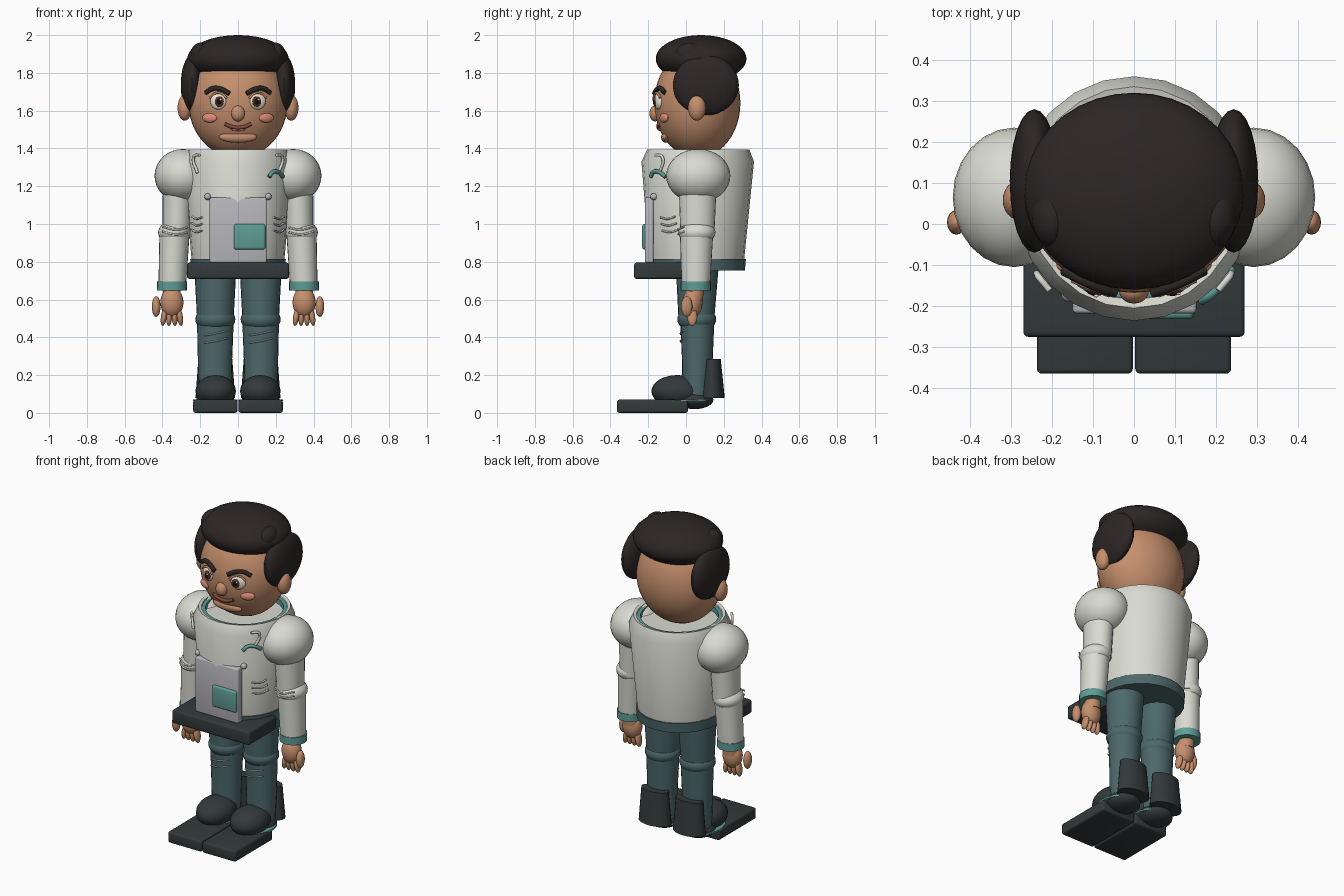
import bpy, bmesh, math
from mathutils import Vector


def mat(name, r, g, b):
    m = bpy.data.materials.new(name)
    m.diffuse_color = tuple((c / 255) ** 2.2 for c in (r, g, b)) + (1,)
    return m


SKIN = mat("skin", 196, 142, 108)
HAIR = mat("hair", 48, 43, 42)
SHIRT = mat("shirt", 216, 218, 208)
PANTS = mat("pants", 78, 104, 106)
DARK = mat("dark", 54, 60, 61)
TEAL = mat("teal", 95, 155, 148)
GREY = mat("panel_grey", 182, 182, 186)
WHITE = mat("eye_white", 235, 228, 215)
BROWN = mat("brown", 88, 54, 40)
BLACK = mat("black", 25, 20, 20)
PINK = mat("pink", 222, 138, 120)
LIP = mat("lip", 135, 75, 62)


def finish(bm, name, m, angle=40):
    bmesh.ops.recalc_face_normals(bm, faces=bm.faces)
    me = bpy.data.meshes.new(name)
    bm.to_mesh(me)
    bm.free()
    o = bpy.data.objects.new(name, me)
    bpy.context.collection.objects.link(o)
    me.materials.append(m)
    bpy.ops.object.select_all(action='DESELECT')
    o.select_set(True)
    bpy.context.view_layer.objects.active = o
    bpy.ops.object.shade_smooth_by_angle(angle=math.radians(angle))
    return o


def ball(name, c, r, m, rot=(0, 0, 0), seg=24):
    bm = bmesh.new()
    bmesh.ops.create_uvsphere(bm, u_segments=seg, v_segments=seg * 2 // 3, radius=1)
    bmesh.ops.scale(bm, vec=r, verts=bm.verts)
    o = finish(bm, name, m)
    o.location, o.rotation_euler = c, rot
    return o


def box(name, lo, hi, m, bevel=0.012):
    bm = bmesh.new()
    bmesh.ops.create_cube(bm, size=1)
    lo, hi = Vector(lo), Vector(hi)
    bmesh.ops.scale(bm, vec=hi - lo, verts=bm.verts)
    bmesh.ops.translate(bm, vec=(lo + hi) / 2, verts=bm.verts)
    bmesh.ops.bevel(bm, geom=bm.edges[:], offset=bevel, segments=3, affect='EDGES', profile=0.5)
    return finish(bm, name, m)


def loft(name, rings, m, seg=24, caps=True):
    """Stacked ellipses, each ring = (x, y, z, rx, ry)."""
    bm = bmesh.new()
    loops = [[bm.verts.new((x + rx * math.cos(2 * math.pi * i / seg),
                            y + ry * math.sin(2 * math.pi * i / seg), z))
              for i in range(seg)] for x, y, z, rx, ry in rings]
    for a, b in zip(loops, loops[1:]):
        for i in range(seg):
            j = (i + 1) % seg
            bm.faces.new((a[i], a[j], b[j], b[i]))
    if caps:
        bm.faces.new(loops[0])
        bm.faces.new(loops[-1])
    return finish(bm, name, m)


def tube(name, pts, r, m):
    cu = bpy.data.curves.new(name, 'CURVE')
    cu.dimensions = '3D'
    cu.bevel_depth, cu.bevel_resolution, cu.use_fill_caps = r, 2, True
    sp = cu.splines.new('BEZIER')
    sp.bezier_points.add(len(pts) - 1)
    for p, co in zip(sp.bezier_points, pts):
        p.co = co
        p.handle_left_type = p.handle_right_type = 'AUTO'
    sp.resolution_u = 6
    cu.materials.append(m)
    o = bpy.data.objects.new(name, cu)
    bpy.context.collection.objects.link(o)
    return o


# Head
HC, HR = (0, 0.06, 1.64), (0.262, 0.228, 0.29)
ball("head", HC, HR, SKIN, seg=36)


def face(x, z, out=0.0):
    """Point on the front of the head."""
    k = 1 - (x / HR[0]) ** 2 - ((z - HC[2]) / HR[2]) ** 2
    return (x, HC[1] - HR[1] * math.sqrt(max(k, 0)) - out, z)


def torso_pt(x, z, out=0.004):
    """Point on the front of the torso."""
    t = (z - 0.8) / 0.53
    rx, ry = 0.245 + 0.045 * t, 0.25 + 0.048 * t
    return (x, 0.057 - ry * math.sqrt(1 - (x / rx) ** 2) - out, z)


# Hair cap, nose, mouth, chin
ball("hair_cap", (0, 0.08, 1.875), (0.268, 0.24, 0.125), HAIR, seg=36)
ball("nose", face(0, 1.585), (0.036, 0.03, 0.042), SKIN)
tube("mouth", [face(x, z, 0.003) for x, z in
               ((-0.07, 1.53), (-0.035, 1.515), (0, 1.51), (0.035, 1.515), (0.07, 1.53))], 0.01, LIP)
ball("lower_lip", face(0, 1.502, -0.002), (0.04, 0.012, 0.009), PINK)
ball("chin", face(0, 1.46, -0.012), (0.1, 0.025, 0.03), SKIN)

# Torso shell, inner collar, waistband
loft("torso", [(0, 0.057, 0.8, 0.245, 0.25), (0, 0.062, 1.33, 0.29, 0.298),
               (0, 0.065, 1.395, 0.262, 0.27), (0, 0.065, 1.39, 0.245, 0.25),
               (0, 0.065, 1.35, 0.235, 0.24)], SHIRT)
loft("collar_lining", [(0, 0.065, 1.345, 0.243, 0.247), (0, 0.065, 1.383, 0.246, 0.251),
                       (0, 0.065, 1.383, 0.222, 0.228), (0, 0.065, 1.345, 0.222, 0.228)], TEAL)
loft("waistband", [(0, 0.057, 0.755, 0.25, 0.255), (0, 0.057, 0.815, 0.253, 0.26)], PANTS)

# Belt block, chest panel and its screen
box("belt_block", (-0.27, -0.275, 0.71), (0.27, 0.0, 0.795), DARK)
box("chest_panel", (-0.15, -0.218, 0.795), (0.152, -0.172, 1.14), GREY, 0.01)
box("panel_screen", (-0.022, -0.232, 0.865), (0.145, -0.205, 1.0), TEAL, 0.012)
tube("chest_badge", [torso_pt(x, z, 0.008) for x, z in
                     ((0.165, 1.25), (0.185, 1.275), (0.215, 1.275), (0.238, 1.25))], 0.011, TEAL)

for s, side in ((-1, "left"), (1, "right")):
    def n(part):
        return side + "_" + part

    # Side hair and ears
    ball(n("side_hair"), (s * 0.243, 0.105, 1.735), (0.06, 0.175, 0.16), HAIR)
    ball(n("hair_tuft"), (s * 0.2, 0.02, 1.9), (0.05, 0.075, 0.06), HAIR)
    ball(n("ear"), (s * 0.282, 0.058, 1.615), (0.038, 0.047, 0.068), SKIN)

    # Eyes, brows, cheeks
    ball(n("eye"), face(s * 0.105, 1.65, -0.003), (0.044, 0.02, 0.044), WHITE, (0, 0, s * 0.3))
    ball(n("iris"), face(s * 0.1, 1.648, 0.012), (0.026, 0.009, 0.028), BROWN, (0, 0, s * 0.3))
    ball(n("pupil"), face(s * 0.1, 1.648, 0.018), (0.015, 0.006, 0.016), BLACK, (0, 0, s * 0.3))
    ball(n("glint"), face(s * 0.1 + 0.008, 1.658, 0.022), (0.006, 0.004, 0.006), WHITE, seg=12)
    tube(n("upper_lid"), [face(s * x, z, 0.012) for x, z in
                          ((0.06, 1.665), (0.085, 1.69), (0.12, 1.692), (0.15, 1.668))], 0.006, SKIN)
    tube(n("brow"), [face(s * x, z, 0.006) for x, z in
                     ((0.045, 1.69), (0.085, 1.712), (0.13, 1.718), (0.172, 1.695))], 0.013, HAIR)
    ball(n("cheek"), face(s * 0.15, 1.562), (0.043, 0.015, 0.025), PINK, (0, 0, s * 0.45))

    # Lapel, panel knob and shirt creases
    tube(n("lapel"), [torso_pt(s * x, z) for x, z in
                      ((0.205, 1.365), (0.235, 1.355), (0.215, 1.27))], 0.008, SHIRT)
    ball(n("panel_knob"), (s * 0.16, -0.17, 1.145), (0.018, 0.02, 0.018), GREY, seg=12)
    for i in range(3):
        z = 0.965 + i * 0.035
        tube(n("shirt_crease"), [torso_pt(s * x, z + d) for x, d in
                                 ((0.19, 0.0), (0.22, -0.008), (0.242, 0.004))], 0.005, SHIRT)

    # Arm: shoulder, sleeve, elbow, cuff
    ball(n("shoulder"), (s * 0.292, 0.065, 1.255), (0.15, 0.17, 0.142), SHIRT)
    loft(n("upper_sleeve"), [(s * 0.325, 0.06, 0.94, 0.075, 0.09),
                             (s * 0.318, 0.062, 1.2, 0.08, 0.1)], SHIRT)
    ball(n("elbow"), (s * 0.337, 0.058, 0.955), (0.086, 0.098, 0.062), SHIRT)
    loft(n("forearm_sleeve"), [(s * 0.348, 0.052, 0.68, 0.073, 0.076),
                               (s * 0.336, 0.056, 0.95, 0.08, 0.088)], SHIRT)
    loft(n("cuff"), [(s * 0.35, 0.052, 0.648, 0.079, 0.08),
                     (s * 0.349, 0.052, 0.695, 0.079, 0.08)], TEAL)
    for i in range(2):
        z = 0.955 + i * 0.025
        tube(n("elbow_crease"), [(s * 0.27, -0.01, z), (s * 0.33, -0.042, z - 0.01),
                                 (s * 0.4, -0.012, z + 0.005)], 0.005, SHIRT)

    # Hand
    loft(n("wrist"), [(s * 0.35, 0.045, 0.6, 0.048, 0.045), (s * 0.35, 0.05, 0.67, 0.045, 0.045)], SKIN)
    ball(n("palm"), (s * 0.35, 0.035, 0.585), (0.061, 0.052, 0.08), SKIN)
    ball(n("thumb"), (s * 0.433, 0.004, 0.563), (0.023, 0.03, 0.055), SKIN, seg=16)
    for i in range(4):
        ball(n("finger"), (s * (0.308 + i * 0.028), 0.033, 0.51), (0.016, 0.027, 0.05), SKIN,
             (0, s * (0.15 - 0.1 * i), 0), seg=16)

    # Leg: thigh, knee, shin, creases
    loft(n("thigh"), [(s * 0.12, 0.055, 0.5, 0.097, 0.095), (s * 0.12, 0.06, 0.8, 0.113, 0.115)], PANTS)
    ball(n("knee"), (s * 0.12, 0.057, 0.495), (0.106, 0.103, 0.068), PANTS)
    loft(n("shin"), [(s * 0.12, 0.055, 0.08, 0.085, 0.075), (s * 0.122, 0.06, 0.25, 0.09, 0.08),
                     (s * 0.12, 0.06, 0.48, 0.097, 0.09)], PANTS)
    for z in (0.38, 0.42):
        tube(n("knee_crease"), [(s * 0.12 - 0.06, -0.014, z - 0.01), (s * 0.12, -0.03, z),
                                (s * 0.12 + 0.065, -0.012, z + 0.015)], 0.004, GREY)

    # Boot: toe, heel, shaft, welt, sole
    ball(n("boot_toe"), (s * 0.118, -0.045, 0.115), (0.107, 0.138, 0.085), DARK)
    ball(n("boot_heel"), (s * 0.12, 0.045, 0.07), (0.1, 0.1, 0.05), DARK)
    loft(n("boot_shaft"), [(s * 0.12, 0.137, 0.08, 0.105, 0.068), (s * 0.12, 0.137, 0.285, 0.09, 0.047)], DARK)
    loft(n("boot_welt"), [(s * 0.12, 0.0, 0.062, 0.118, 0.14), (s * 0.12, 0.0, 0.072, 0.118, 0.14)], TEAL)
    box(n("sole"), (s * 0.12 - 0.117, -0.365, 0.0), (s * 0.12 + 0.117, 0.01, 0.07), DARK)
